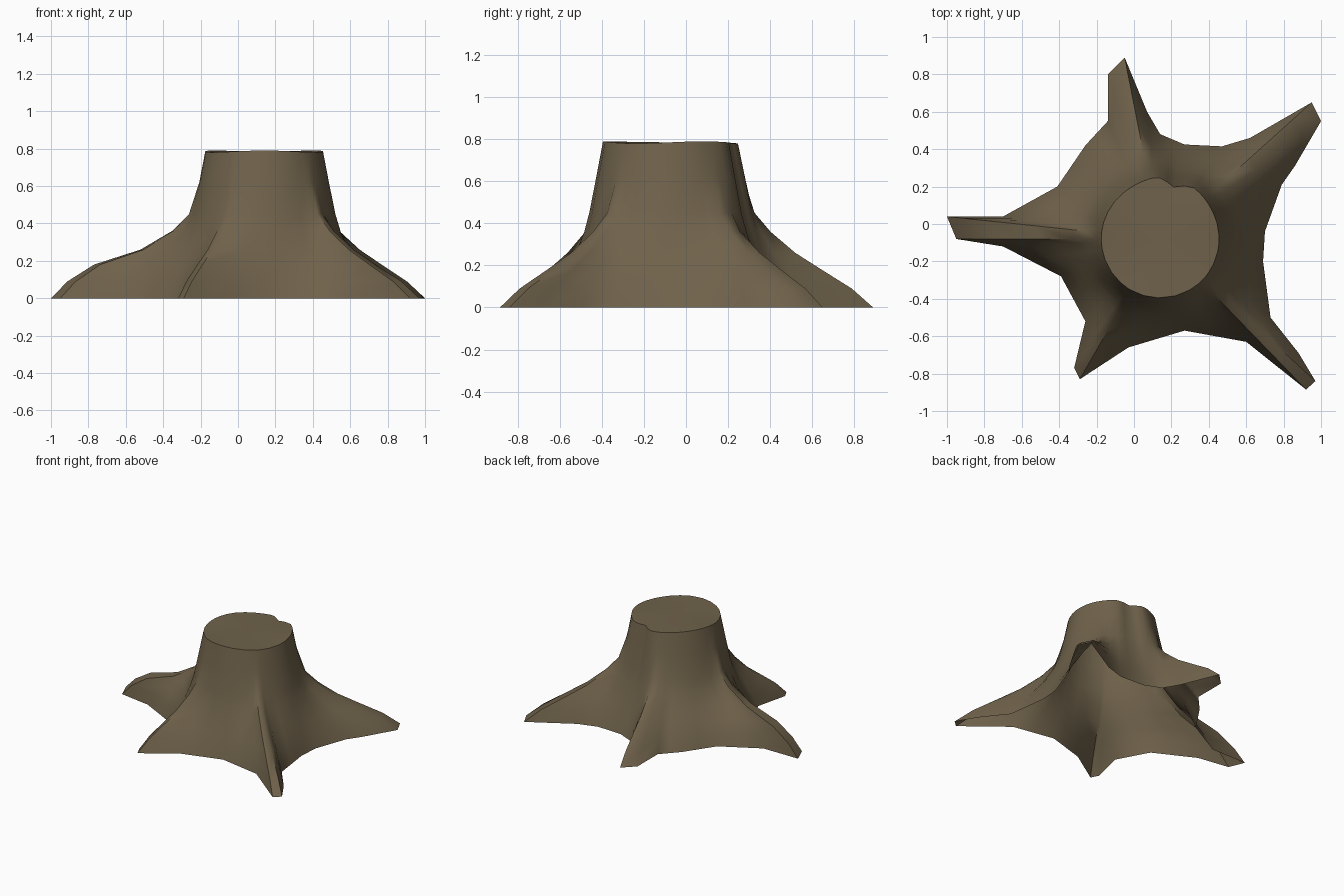
import bpy
import bmesh
import math
from mathutils import Vector

default_cube = bpy.data.objects.get("Cube")
if default_cube:
    bpy.data.objects.remove(default_cube, do_unlink=True)

# Bark colour
bark = bpy.data.materials.new("brown_bark")
bark.use_nodes = True
bark_colour = (0.16, 0.122, 0.07, 1)
bark.diffuse_color = bark_colour
bark_shader = bark.node_tree.nodes["Principled BSDF"]
bark_shader.inputs["Base Color"].default_value = bark_colour
bark_shader.inputs["Roughness"].default_value = 0.9

# Ground outline of the five roots, counter-clockwise
trunk_centre = Vector((0.14, -0.08))
ground_outline = [
    (-1, .04), (-.95, -.08), (-.7, -.12), (-.39, -.28),
    (-.26, -.52), (-.32, -.77), (-.29, -.83), (-.03, -.66), (.27, -.57),
    (.6, -.63), (.92, -.885), (.97, -.84), (.88, -.69), (.73, -.5),
    (.69, -.2), (.7, -.04), (.79, .21), (.86, .31), (1, .55),
    (.95, .65), (.62, .46), (.47, .415), (.27, .425), (.14, .48),
    (.07, .6), (-.05, .89), (-.14, .8), (-.14, .55), (-.26, .42),
    (-.41, .2), (-.7, .04)]

# Height, trunk radius, reach of the humped right root, reach of the others
levels = [(0, .47, 1, 1), (.09, .45, .9, .83), (.18, .43, .72, .58),
          (.26, .415, .37, .36), (.36, .393, .15, .17), (.45, .377, .04, .05),
          (.62, .347, 0, 0), (.785, .315, 0, 0)]


def refine(points, widest_gap):
    """Add a midpoint wherever the outline leaves a wide angle at the trunk."""
    refined = []
    for index, point in enumerate(points):
        following = points[(index + 1) % len(points)]
        refined.append(point)
        if point.angle(following) > widest_gap:
            refined.append((point + following) / 2)
    return refined


def bump(angle, centre, width):
    """Smooth bump around the trunk, angles in degrees."""
    offset = (math.degrees(angle) - centre) / width
    return math.exp(-offset * offset)


def back_swelling(angle, height):
    """Swell the back of the trunk and split it with one upright hollow."""
    strength = min(1, height / 0.6)
    return 1 + strength * (0.08 * bump(angle, 76, 28) - 0.17 * bump(angle, 75, 11))


def build_stump():
    bm = bmesh.new()
    spokes = refine([Vector(p) - trunk_centre for p in ground_outline],
                    math.radians(14))
    rings = []
    for height, trunk_radius, humped, even in levels:
        ring = []
        for spoke in spokes:
            angle = math.atan2(spoke.y, spoke.x)
            # Blend from the evenly sloping roots to the humped one
            rightward = max(0, -math.cos(angle)) ** 4
            reach = even + (humped - even) * rightward
            radius = trunk_radius + (spoke.length - levels[0][1]) * reach
            radius *= back_swelling(angle, height)
            flat = trunk_centre + spoke.normalized() * radius
            # The sawn rim is slightly uneven
            wave = 0.005 * math.sin(3 * angle) if height == levels[-1][0] else 0
            ring.append(bm.verts.new((flat.x, flat.y, height + wave)))
        rings.append(ring)

    # Flared roots and trunk wall, open underneath
    count = len(spokes)
    for lower, upper in zip(rings, rings[1:]):
        for i in range(count):
            j = (i + 1) % count
            bm.faces.new((lower[i], lower[j], upper[j], upper[i]))

    # Sawn top
    top = rings[-1]
    middle = bm.verts.new((*trunk_centre, levels[-1][0]))
    for i in range(count):
        bm.faces.new((top[i], top[(i + 1) % count], middle))

    mesh = bpy.data.meshes.new("tree_stump")
    bm.to_mesh(mesh)
    bm.free()
    mesh.materials.append(bark)
    stump = bpy.data.objects.new("tree_stump", mesh)
    bpy.context.collection.objects.link(stump)
    return stump


stump = build_stump()
bpy.ops.object.select_all(action="DESELECT")
stump.select_set(True)
bpy.context.view_layer.objects.active = stump
bpy.ops.object.shade_smooth_by_angle(angle=math.radians(50))
